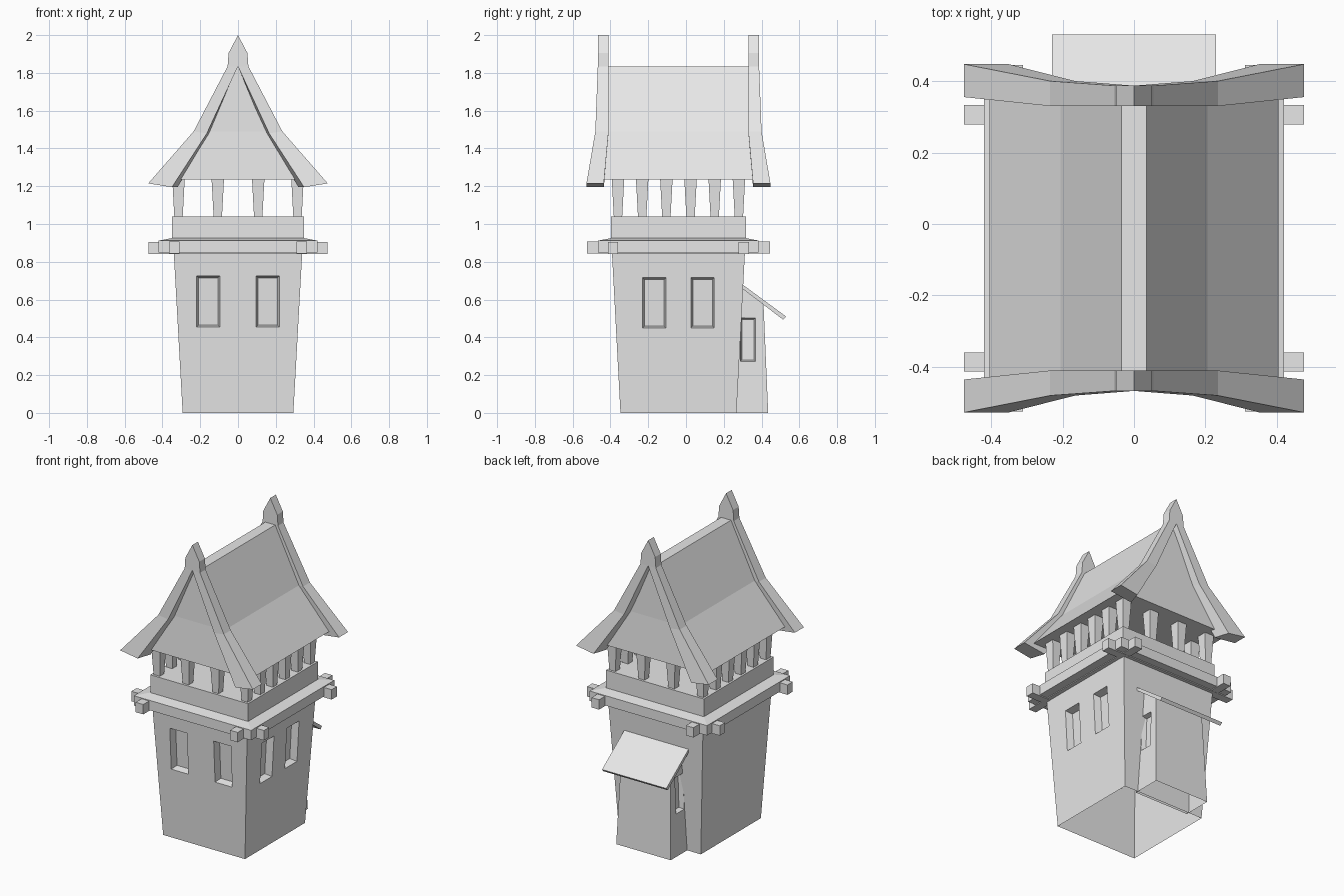
import bpy
import bmesh

cube = bpy.data.objects.get("Cube")
if cube:
    bpy.data.objects.remove(cube, do_unlink=True)

grey = bpy.data.materials.new("plain grey")
grey.use_nodes = True
grey.diffuse_color = (0.8, 0.8, 0.8, 1)
grey.node_tree.nodes["Principled BSDF"].inputs["Base Color"].default_value = (0.8, 0.8, 0.8, 1)

CY = -0.04  # centre of the tower in depth


def loft(name, rings):
    """Closed solid skinned through rings that have equal point counts."""
    bm = bmesh.new()
    rows = [[bm.verts.new(p) for p in ring] for ring in rings]
    n = len(rows[0])
    for a, b in zip(rows, rows[1:]):
        for i in range(n):
            j = (i + 1) % n
            bm.faces.new((a[i], a[j], b[j], b[i]))
    bm.faces.new(rows[0])
    bm.faces.new(rows[-1])
    bmesh.ops.remove_doubles(bm, verts=bm.verts, dist=0.0005)
    bmesh.ops.recalc_face_normals(bm, faces=bm.faces)
    mesh = bpy.data.meshes.new(name)
    bm.to_mesh(mesh)
    bm.free()
    mesh.materials.append(grey)
    obj = bpy.data.objects.new(name, mesh)
    bpy.context.collection.objects.link(obj)
    return obj


def rect(hx, hy, z, cx=0, cy=CY):
    return [(cx + sx * hx, cy + sy * hy, z)
            for sx, sy in ((-1, -1), (1, -1), (1, 1), (-1, 1))]


def window_cutter(place, u, z0, z1, width, base, slope, depth=0.045):
    """Tapered block that follows a leaning wall; place maps (u, out, z)."""
    rings = []
    for d, grow in ((0.05, 0.012), (-depth, -0.01)):
        ring = []
        for su, z in ((-1, z0 - grow), (1, z0 - grow), (1, z1 + grow), (-1, z1 + grow)):
            ring.append(place(u + su * (width / 2 + grow), base + slope * z + d, z))
        rings.append(ring)
    return loft("window_cutter", rings)


def cut_and_open(obj, cutters):
    """Cut window recesses, then remove the underside."""
    for c in cutters:
        mod = obj.modifiers.new("window", "BOOLEAN")
        mod.operation = "DIFFERENCE"
        mod.solver = "EXACT"
        mod.object = c
    graph = bpy.context.evaluated_depsgraph_get()
    mesh = bpy.data.meshes.new_from_object(obj.evaluated_get(graph))
    obj.modifiers.clear()
    obj.data = mesh
    for c in cutters:
        bpy.data.objects.remove(c, do_unlink=True)
    bm = bmesh.new()
    bm.from_mesh(mesh)
    under = [f for f in bm.faces if f.calc_center_median().z < 0.01]
    bmesh.ops.delete(bm, geom=under, context="FACES")
    bm.to_mesh(mesh)
    bm.free()


# Leaning tower walls with two windows in the front and two in one side
body = loft("tower_body", [rect(0.293, 0.307, 0), rect(0.34, 0.352, 0.85)])
cutters = []
for s in (-1, 1):
    cutters.append(window_cutter(lambda u, d, z: (u, CY - d, z),
                                 s * 0.157, 0.455, 0.725, 0.122, 0.307, 0.053))
    cutters.append(window_cutter(lambda u, d, z: (d, CY + u, z),
                                 s * 0.128, 0.45, 0.715, 0.122, 0.293, 0.055))
cut_and_open(body, cutters)

# Rear porch with a window on each side and a sloping top
porch = loft("rear_porch", [
    [(-0.195, 0.25, 0), (0.195, 0.25, 0), (0.195, 0.435, 0), (-0.195, 0.435, 0)],
    [(-0.175, 0.25, 0.7), (0.175, 0.25, 0.7), (0.175, 0.41, 0.585), (-0.175, 0.41, 0.585)]])
cut_and_open(porch, [
    window_cutter(lambda u, d, z, s=s: (s * d, u, z), 0.328, 0.27, 0.505, 0.085, 0.195, -0.031, 0.03)
    for s in (-1, 1)])

# Thin porch roof
loft("porch_roof", [[(x, 0.285, 0.69), (x, 0.53, 0.51), (x, 0.515, 0.493), (x, 0.285, 0.668)]
                    for x in (-0.23, 0.23)])

# Platform, crossing beams and parapet
loft("platform", [rect(0.42, 0.425, 0.848), rect(0.42, 0.425, 0.912), rect(0.35, 0.357, 0.925)])
for s in (-1, 1):
    loft("cross_beam", [rect(0.475, 0.027, z, 0, CY + s * 0.346) for z in (0.842, 0.906)])
    loft("long_beam", [rect(0.027, 0.485, z, s * 0.338) for z in (0.843, 0.907)])
loft("parapet", [rect(0.35, 0.357, z) for z in (0.915, 1.04)])

# Posts around the open gallery, wider at the top
columns = (-0.315, -0.107, 0.107, 0.315)
rows = [-0.32 + 0.128 * i for i in range(6)]
for x in columns:
    for y in rows:
        if x in (columns[0], columns[-1]) or y in (rows[0], rows[-1]):
            loft("gallery_post", [rect(0.022, 0.022, 1.035, x, CY + y),
                                  rect(0.033, 0.033, 1.24, x, CY + y)])

# Main roof with a flat ridge and a kink in the slope
loft("main_roof", [rect(0.405, 0.415, 1.235), rect(0.205, 0.395, 1.49), rect(0.035, 0.388, 1.835)])

# Gable boards: outer x, z; inner x, z; back inset; outer and inner depth
stations = [
    (0.475, 1.215, 0.35, 1.195, 0.03, 0.487, 0.395),
    (0.235, 1.49, 0.165, 1.48, 0.018, 0.44, 0.37),
    (0.055, 1.835, 0, 1.835, 0, 0.427, 0.37),
    (0.05, 1.905, 0, 1.835, 0, 0.427, 0.37),
    (0, 2.0, 0, 1.835, 0, 0.427, 0.37),
]
path = [(1, s) for s in stations] + [(-1, s) for s in stations[-2::-1]]
for end, name in ((-1, "front_gable_boards"), (1, "back_gable_boards")):
    rings = []
    for m, (ox, oz, ix, iz, inset, yo, yi) in path:
        yo, yi = CY + end * yo, CY + end * yi
        rings.append([(m * ox, yo, oz), (m * ox, yi, oz),
                      (m * (ix - inset), yi, iz), (m * ix, yo, iz)])
    loft(name, rings)
